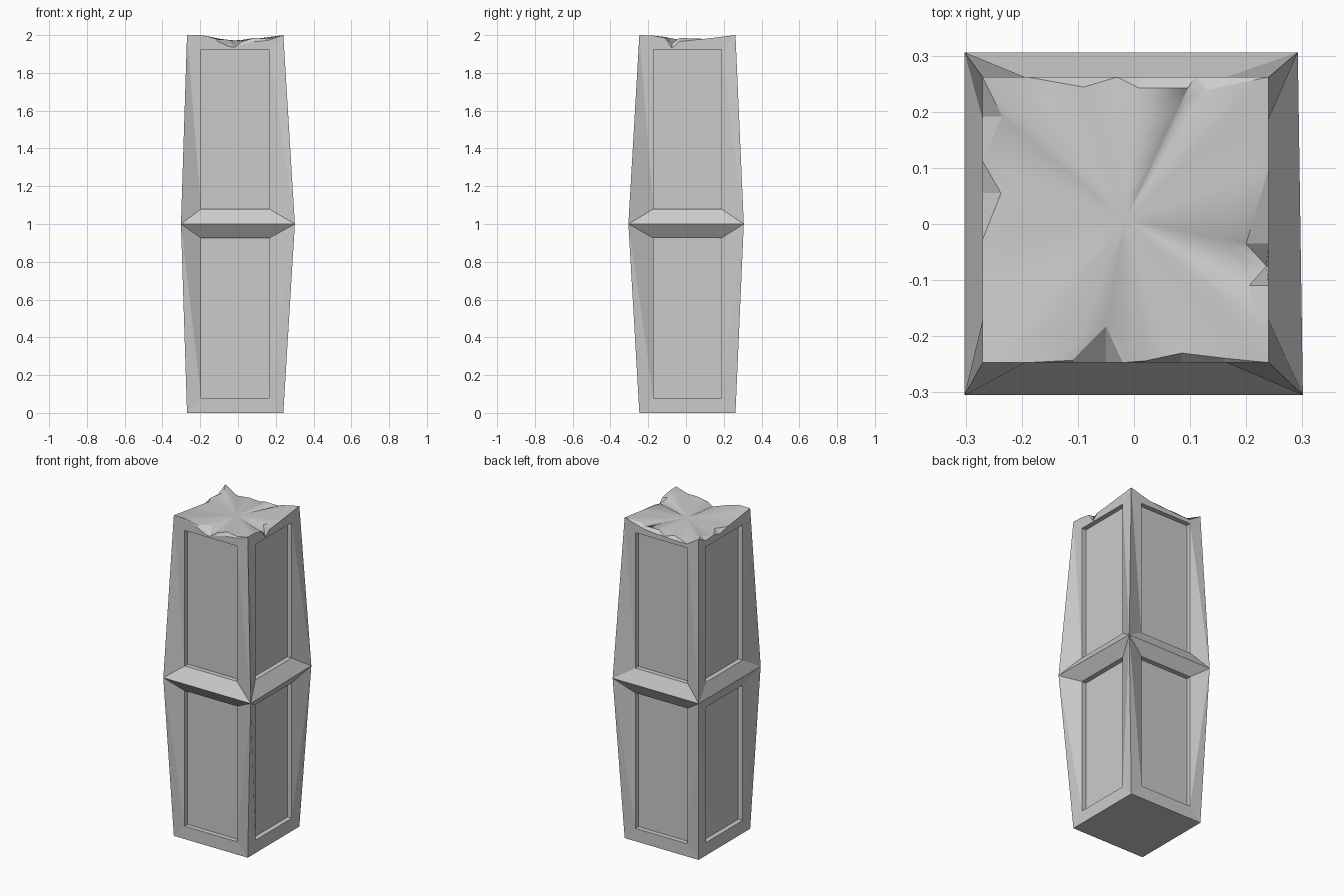
import bpy, bmesh
from mathutils import Vector

if "Cube" in bpy.data.objects:
    bpy.data.objects.remove(bpy.data.objects["Cube"])

# Plan corners, counter-clockwise from front left: narrow ends and wide waist
END = [(-.27, -.247), (.24, -.247), (.24, .262), (-.27, .262)]
WAIST = [(-.302, -.305), (.301, -.305), (.292, .306), (-.302, .306)]
BORDER, DEPTH = .075, .03

# Broken rim per side: (distance along side, outer z, chip width, inner z)
RIM = [
    [(.08, 2, 0, 2), (.16, 1.968, .004, 1.978), (.22, 1.94, .065, 1.975),
     (.25, 1.935, 0, 1.935), (.29, 1.95, .003, 1.965), (.355, 1.965, .017, 1.985),
     (.43, 1.972, .008, 1.98)],
    [(.07, 1.998, .018, 1.998), (.137, 1.985, .035, 1.99), (.172, 1.93, .004, 1.955),
     (.212, 1.966, .04, 1.985), (.345, 1.98, 0, 1.98)],
    [(.11, 1.97, .023, 1.985), (.13, 1.965, 0, 1.965), (.145, 1.962, .02, 1.975),
     (.23, 1.955, .02, 1.975), (.27, 1.955, 0, 1.955), (.33, 1.95, .018, 1.97),
     (.43, 1.95, 0, 1.95)],
    [(.07, 1.965, .035, 1.985), (.15, 1.97, 0, 1.97), (.207, 1.955, .033, 1.98),
     (.29, 1.97, 0, 1.97), (.40, 1.985, 0, 1.985)],
]


def side(i):
    """Start corner, direction and inward normal of side i, plus its length."""
    a, b = Vector((*END[i], 0)), Vector((*END[(i + 1) % 4], 0))
    d = (b - a).normalized()
    return a, d, Vector((-d.y, d.x, 0)), (b - a).length


def at(p, z):
    return Vector((p[0], p[1], z))


def finish(bm, name, smooth=False, recalc=True):
    bmesh.ops.remove_doubles(bm, verts=bm.verts, dist=1e-5)
    if recalc:
        bmesh.ops.recalc_face_normals(bm, faces=bm.faces)
    for f in bm.faces:
        f.smooth = smooth
    me = bpy.data.meshes.new(name)
    bm.to_mesh(me)
    bm.free()
    ob = bpy.data.objects.new(name, me)
    bpy.context.collection.objects.link(ob)
    return ob


def face(bm, *pts):
    return bm.faces.new([bm.verts.new(p) for p in pts])


# Column body: two tapering halves with a recessed panel on every side
body = bmesh.new()
cap_rim = []
for i in range(4):
    j = (i + 1) % 4
    a, d, n, length = side(i)
    outer = [at(a + d * t, z) for t, z, w, zi in RIM[i]]
    inner = [at(a + d * t + n * w, zi) for t, z, w, zi in RIM[i]]
    A, B = at(END[i], 2), at(END[j], 2)
    cap_rim += [A] + inner
    for zend, zin, zwaist in ((0, .08, .925), (2, 1.925, 1.08)):
        e0, e1 = at(END[i], zend), at(END[j], zend)
        w0, w1 = at(WAIST[i], 1), at(WAIST[j], 1)
        l, r = a + d * BORDER, a + d * (length - BORDER)
        p = [at(l, zin), at(r, zin), at(r, zwaist), at(l, zwaist)]
        q = [v + n * DEPTH for v in p]
        # end strip, follows the broken rim at the top
        face(body, e0, *(outer if zend else []), e1, p[1], p[0])
        face(body, w0, w1, p[2], p[3])
        # side strips
        if zend:
            face(body, e0, p[0], p[3])
            face(body, e0, p[3], w0)
        else:
            face(body, e0, p[0], w0)
            face(body, p[0], p[3], w0)
        face(body, e1, p[1], w1)
        face(body, p[1], p[2], w1)
        # recess walls and panel
        for k in range(4):
            m = (k + 1) % 4
            face(body, p[k], p[m], q[m], q[k])
        face(body, *q)
    # chipped facets between the outer edge and the broken surface
    o, s = [A] + outer + [B], [A] + inner + [B]
    for k in range(len(o) - 1):
        loop = []
        for v in (o[k], o[k + 1], s[k + 1], s[k]):
            if all((v - u).length > 1e-5 for u in loop):
                loop.append(v)
        if len(loop) > 2:
            face(body, *loop)
face(body, *[at(c, 0) for c in END])
finish(body, "column_body")

# Broken top: smooth surface drawn inwards from the jagged rim
top = bmesh.new()
centre = Vector((-.015, .008, 1.972))
rings = []
for s in (1, .85, .65, .45, .22):
    rings.append([top.verts.new(centre + Vector(((v.x - centre.x) * s, (v.y - centre.y) * s,
                                                 (v.z - centre.z) * s ** 1.5))) for v in cap_rim])
hub = top.verts.new(centre)
count = len(cap_rim)
for k in range(count):
    m = (k + 1) % count
    for r0, r1 in zip(rings, rings[1:]):
        top.faces.new((r0[k], r0[m], r1[m], r1[k]))
    top.faces.new((rings[-1][k], rings[-1][m], hub))
finish(top, "broken_top", smooth=True, recalc=False)
